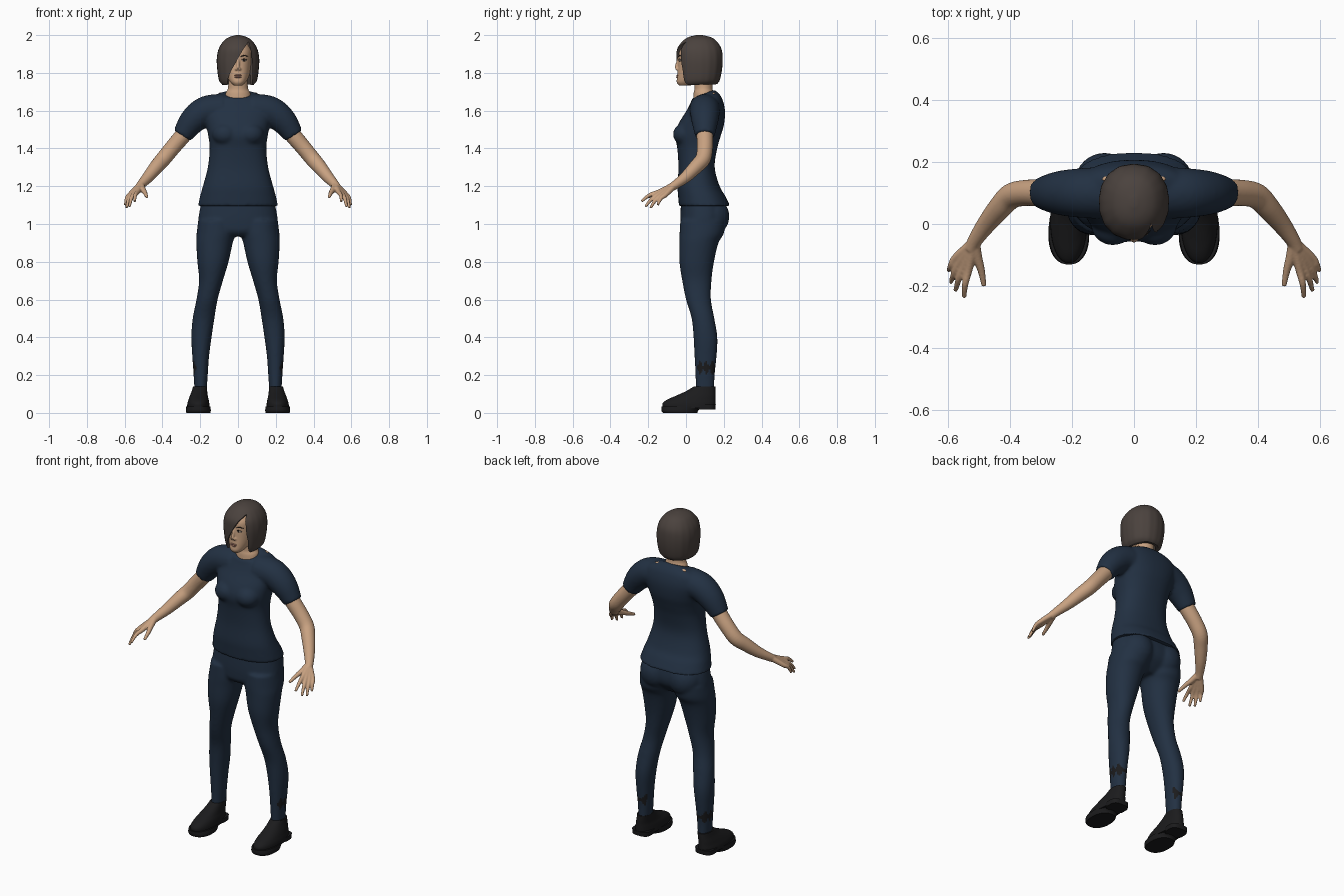
import bpy, bmesh, math
from mathutils import Vector, Matrix

cube = bpy.data.objects.get("Cube")
if cube:
    bpy.data.objects.remove(cube, do_unlink=True)


def material(name, r, g, b):
    m = bpy.data.materials.new(name)
    m.use_nodes = True
    m.diffuse_color = (r, g, b, 1)
    m.node_tree.nodes["Principled BSDF"].inputs["Base Color"].default_value = (r, g, b, 1)
    return m


NAVY = material("navy_cloth", .016, .030, .055)
SKIN = material("skin", .58, .36, .22)
HAIR = material("brown_hair", .070, .055, .048)
BLACK = material("black_leather", .011, .011, .012)
DARK = material("dark_brow", .02, .014, .011)
WHITE = material("eye_white", .55, .48, .42)
LIP = material("lip", .42, .21, .15)


def spline(rows, k=5):
    """Catmull-Rom interpolation of tuples of numbers."""
    out = []
    last = len(rows) - 1
    for i in range(last):
        a, b, c, d = rows[max(i - 1, 0)], rows[i], rows[i + 1], rows[min(i + 2, last)]
        for j in range(k):
            t = j / k
            out.append([q + .5 * t * (r - p + t * (2 * p - 5 * q + 4 * r - s + t * (3 * (q - r) + s - p)))
                        for p, q, r, s in zip(a, b, c, d)])
    return out + [rows[-1]]


def skin_rings(bm, rings):
    rings = [[bm.verts.new(p) for p in ring] for ring in rings]
    n = len(rings[0])
    for a, b in zip(rings, rings[1:]):
        for i in range(n):
            bm.faces.new((a[i], a[(i + 1) % n], b[(i + 1) % n], b[i]))
    bm.faces.new(rings[0])
    bm.faces.new(rings[-1])


def loft(bm, rows, power=2.2, s=1, n=40):
    """Stack of rounded sections: z, x0, x1, y0, y1, tilt."""
    rings = []
    for z, x0, x1, y0, y1, tilt in spline(rows):
        ring = []
        for i in range(n):
            c, d = math.cos(math.tau * i / n), math.sin(math.tau * i / n)
            c = math.copysign(abs(c) ** (2 / power), c)
            d = math.copysign(abs(d) ** (2 / power), d)
            dy = d * (y1 - y0) / 2
            ring.append((s * ((x0 + x1) / 2 + c * (x1 - x0) / 2), (y0 + y1) / 2 + dy, z + tilt * dy))
        rings.append(ring)
    skin_rings(bm, rings)


def sym(rows):
    return [(r[0], -r[1], r[1], r[2], r[3], r[4] if len(r) > 4 else 0) for r in rows]


def tube(bm, path, s=1, n=16):
    """Round limb through points x, y, z, radius."""
    pts = spline(path)
    rings = []
    for i, p in enumerate(pts):
        t = Vector(pts[min(i + 1, len(pts) - 1)][:3]) - Vector(pts[max(i - 1, 0)][:3])
        u = t.cross(Vector((1, 0, 1))).normalized()
        v = t.cross(u).normalized()
        ring = [Vector(p[:3]) + p[3] * (u * math.cos(a) + v * math.sin(a))
                for a in (math.tau * j / n for j in range(n))]
        rings.append([(s * q.x, q.y, q.z) for q in ring])
    skin_rings(bm, rings)


def ball(bm, centre, radii):
    m = Matrix.Translation(centre) @ Matrix.Diagonal((*radii, 1))
    bmesh.ops.create_icosphere(bm, subdivisions=3, radius=1, matrix=m)


def finish(name, bm, mat, voxel=0, smooth=2, cutters=(), angle=180):
    bmesh.ops.recalc_face_normals(bm, faces=bm.faces[:])
    me = bpy.data.meshes.new(name)
    bm.to_mesh(me)
    bm.free()
    ob = bpy.data.objects.new(name, me)
    bpy.context.collection.objects.link(ob)
    if voxel:
        mod = ob.modifiers.new("blend", "REMESH")
        mod.mode, mod.voxel_size = "VOXEL", voxel
        mod = ob.modifiers.new("soften", "SMOOTH")
        mod.factor, mod.iterations = .5, smooth
    for c in cutters:
        mod = ob.modifiers.new("cut", "BOOLEAN")
        mod.operation, mod.solver, mod.object = "DIFFERENCE", "EXACT", c
    if ob.modifiers:
        deps = bpy.context.evaluated_depsgraph_get()
        baked = bpy.data.meshes.new_from_object(ob.evaluated_get(deps))
        ob.modifiers.clear()
        ob.data = baked
        for c in cutters:
            bpy.data.objects.remove(c, do_unlink=True)
    ob.data.materials.clear()
    ob.data.materials.append(mat)
    for p in ob.data.polygons:
        p.material_index = 0
    bpy.ops.object.select_all(action="DESELECT")
    ob.select_set(True)
    bpy.context.view_layer.objects.active = ob
    bpy.ops.object.shade_smooth_by_angle(angle=math.radians(angle))
    return ob


# Shirt: torso, bust and sleeves blended together
bm = bmesh.new()
loft(bm, sym([(1.095, .212, -.037, .234), (1.15, .2, -.042, .207), (1.2, .186, -.045, .178),
              (1.3, .16, -.04, .152), (1.4, .15, -.046, .165), (1.47, .158, -.058, .185),
              (1.53, .17, -.04, .202), (1.6, .185, 0, .206, .05), (1.65, .175, .02, .19, .2),
              (1.675, .125, .028, .165, .35), (1.687, .08, .03, .15, .4)]), 2.3)
for s in (1, -1):
    ball(bm, (s * .068, -.005, 1.475), (.07, .064, .06))
    tube(bm, [(.08, .1, 1.605, .085), (.17, .1, 1.597, .08), (.24, .1, 1.546, .071),
              (.296, .1, 1.468, .052)], s, 24)
finish("shirt", bm, NAVY, .009, 4, angle=50)

# Trousers: hips, seat and legs
bm = bmesh.new()
loft(bm, sym([(1.13, .19, -.025, .2), (1.05, .207, -.03, .215), (1.0, .21, -.03, .205),
              (.96, .19, -.025, .17), (.935, .12, .0, .14)]), 2.3)
for s in (1, -1):
    ball(bm, (s * .095, .13, 1.04), (.098, .1, .105))
    loft(bm, [(1.02, .01, .21, -.03, .21, 0), (.95, .012, .219, -.034, .2, 0),
              (.9, .028, .221, -.035, .172, 0), (.8, .05, .215, -.035, .148, 0),
              (.7, .08, .206, -.02, .135, 0), (.6, .108, .22, 0, .132, 0),
              (.5, .125, .24, .03, .15, 0), (.4, .14, .247, .04, .166, 0),
              (.3, .153, .242, .045, .162, 0), (.2, .16, .235, .05, .152, 0),
              (.11, .166, .23, .052, .15, 0)], 2.1, s)
trousers = finish("trousers", bm, NAVY, .009, 4, angle=60)
# Ragged dark patches where the socks show at the ankles
trousers.data.materials.append(BLACK)
for p in trousers.data.polygons:
    x, y, z = p.center
    ragged = abs(z - .24) < .022 + .014 * math.sin(y * 190)
    if ragged and (p.normal.x * x > 0 or p.normal.y > .5) and p.normal.y > -.75:
        p.material_index = 1

# Shoes with sole and heel
for side, s in (("left", 1), ("right", -1)):
    bm = bmesh.new()
    loft(bm, [(.025, .15, .27, -.124, .154, 0), (.05, .152, .268, -.124, .156, 0),
              (.07, .155, .262, -.1, .156, 0), (.09, .16, .255, -.055, .156, 0),
              (.115, .163, .245, .0, .156, 0), (.14, .164, .238, .042, .155, 0)], 2.2, s)
    finish(side + "_shoe", bm, BLACK, angle=50)
    bm = bmesh.new()
    loft(bm, [(0, .147, .273, -.122, .06, 0), (.012, .144, .276, -.13, .065, 0),
              (.034, .146, .274, -.13, .09, 0)], 2.3, s)
    loft(bm, [(.018, .155, .265, .055, .155, 0), (.045, .153, .267, .05, .158, 0)], 3, s)
    finish(side + "_sole", bm, BLACK, angle=40)

# Arms with hands
wrist = (.514, -.058, 1.208, .018)
index, pinky = Vector((.532, -.143, 1.17)), Vector((.573, -.108, 1.155))
tips = [(.547, -.235, 1.12), (.575, -.215, 1.092), (.59, -.188, 1.085), (.597, -.15, 1.1)]
for side, s in (("left", 1), ("right", -1)):
    bm = bmesh.new()
    tube(bm, [(.24, .1, 1.535, .045), (.295, .1, 1.465, .044), (.35, .1, 1.4, .042),
              (.395, .09, 1.345, .041), (.43, .055, 1.305, .038), (.475, 0, 1.25, .031),
              (.51, -.05, 1.212, .024), (.525, -.08, 1.192, .022)], s, 24)
    for i, tip in enumerate(tips):
        k = index.lerp(pinky, i / 3)
        mid = k.lerp(Vector(tip), .5) + Vector((.004, -.004, .008))
        tube(bm, [wrist, (*k, .0135), (*mid, .0105), (*tip, .007)], s)
    tube(bm, [wrist, (.505, -.105, 1.185, .016), (.492, -.15, 1.165, .012),
              (.483, -.2, 1.143, .008)], s)
    finish(side + "_arm", bm, SKIN, .0045)

# Head and neck
bm = bmesh.new()
loft(bm, sym([(1.732, .022, -.036, .02), (1.75, .04, -.049, .06), (1.78, .058, -.047, .12),
              (1.82, .068, -.043, .15), (1.87, .073, -.04, .165), (1.92, .072, -.035, .165),
              (1.97, .045, 0, .13)]))
loft(bm, sym([(1.62, .074, .035, .15), (1.69, .066, .04, .147), (1.72, .053, .045, .14),
              (1.8, .05, .04, .14)]), 2)
tube(bm, [(0, -.034, 1.885, .008), (0, -.046, 1.85, .008), (0, -.053, 1.825, .009)])
for s in (1, -1):
    ball(bm, (s * .009, -.046, 1.82), (.008, .01, .007))
    ball(bm, (s * .086, .145, 1.688), (.018, .01, .01))
finish("head_and_neck", bm, SKIN, .0045)

# Lips
bm = bmesh.new()
ball(bm, (0, -.044, 1.787), (.021, .007, .0045))
ball(bm, (0, -.044, 1.778), (.018, .008, .0055))
finish("lips", bm, LIP)

# Eyes and brows
for side, s in (("left", 1), ("right", -1)):
    bm = bmesh.new()
    ball(bm, (s * .031, -.031, 1.867), (.014, .007, .006))
    finish(side + "_eye", bm, WHITE)
    bm = bmesh.new()
    ball(bm, (s * .031, -.036, 1.867), (.0055, .004, .0055))
    finish(side + "_iris", bm, DARK)
    bm = bmesh.new()
    tube(bm, [(.016, -.036, 1.87, .001), (.031, -.037, 1.874, .002), (.047, -.028, 1.87, .001)], s)
    tube(bm, [(.014, -.037, 1.886, .002), (.034, -.033, 1.892, .003), (.054, -.022, 1.886, .001)], s)
    finish(side + "_brow", bm, DARK)

# Hair: bob with a swept fringe, opened for the face and the neck
bm = bmesh.new()
outline = [(.056, 1.965), (.028, 1.925), (-.008, 1.862), (-.036, 1.812), (-.053, 1.77),
           (-.062, 1.69), (.072, 1.69), (.078, 1.82), (.07, 1.91)]
skin_rings(bm, [[(x, y, z) for x, z in outline] for y in (-.2, .025)])
face_cutter = finish("face_cutter", bm, HAIR)
bm = bmesh.new()
loft(bm, sym([(1.6, .07, -.04, .15), (1.79, .07, -.04, .15)]), 2)
neck_cutter = finish("neck_cutter", bm, HAIR)
face_cutter.hide_render = neck_cutter.hide_render = True
bm = bmesh.new()
loft(bm, sym([(1.737, .083, -.034, .163, .03), (1.76, .1, -.042, .178, .02), (1.82, .11, -.049, .19),
              (1.88, .112, -.051, .193), (1.93, .101, -.046, .186), (1.97, .075, -.016, .16),
              (1.99, .045, .015, .128), (2.0, .01, .055, .085)]), 2.2, n=64)
# Shallow grooves suggest combed strands
for v in bm.verts:
    a = math.atan2(v.co.y - .07, v.co.x)
    groove = 1 + .008 * math.sin(a * 17) * min(1, (2 - v.co.z) * 12)
    v.co.x *= groove
    v.co.y = .07 + (v.co.y - .07) * groove
finish("hair", bm, HAIR, cutters=(face_cutter, neck_cutter), angle=45)
